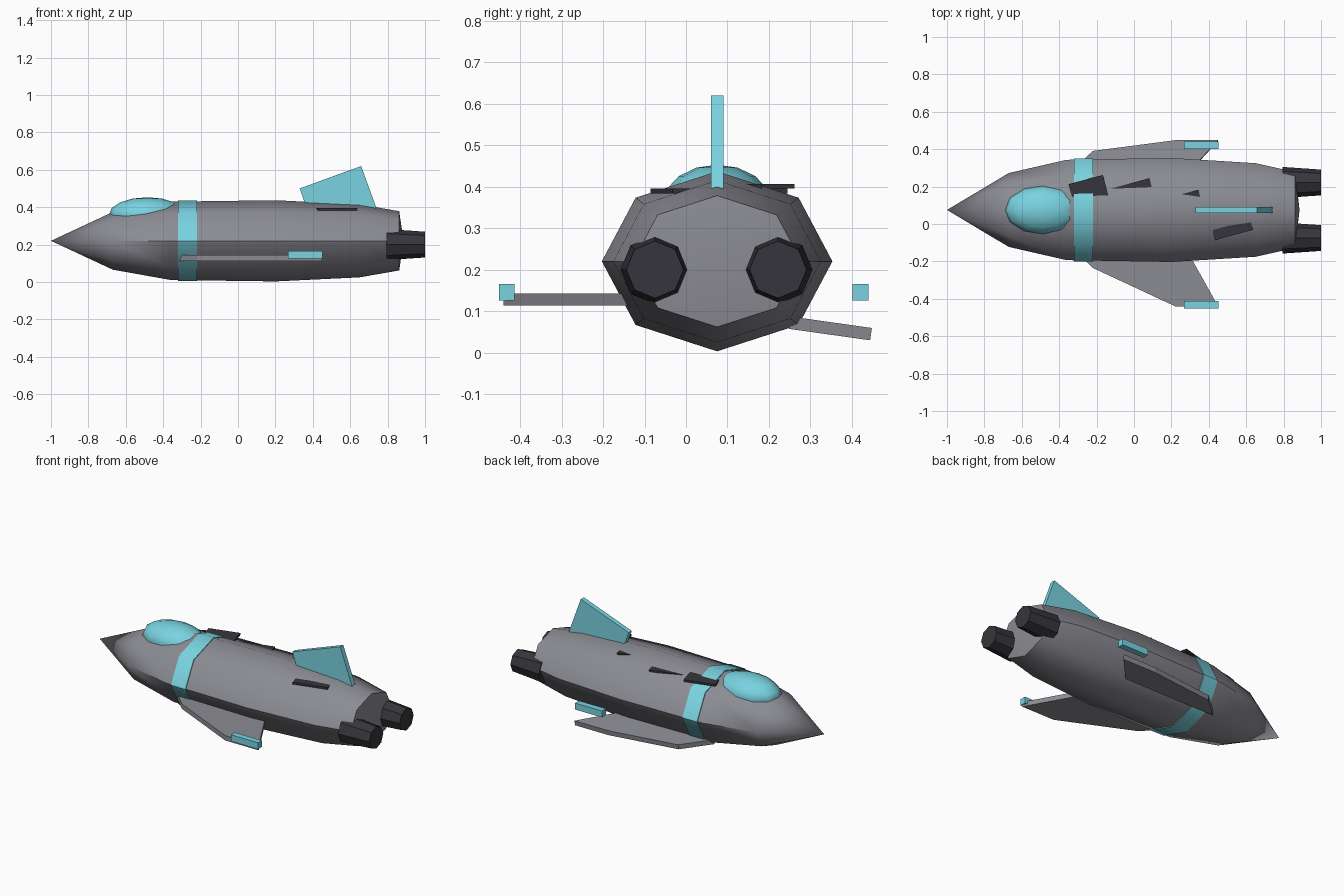
import bpy, bmesh, math
from mathutils import Matrix, Vector

cube = bpy.data.objects.get("Cube")
if cube:
    bpy.data.objects.remove(cube, do_unlink=True)

AXIS_Y, AXIS_Z = 0.075, 0.22      # fuselage centre line
RY, RZ = 0.278, 0.217             # fuselage half width and half height


def material(name, rgb):
    m = bpy.data.materials.new(name)
    m.use_nodes = True
    m.diffuse_color = (*rgb, 1)
    m.node_tree.nodes["Principled BSDF"].inputs["Base Color"].default_value = (*rgb, 1)
    return m


GREY = material("hull_grey", (0.26, 0.26, 0.295))
CYAN = material("trim_cyan", (0.19, 0.65, 0.75))
DARK = material("engine_dark", (0.036, 0.036, 0.045))


def finish(name, bm, mat, smooth=None):
    bmesh.ops.recalc_face_normals(bm, faces=bm.faces)
    mesh = bpy.data.meshes.new(name)
    bm.to_mesh(mesh)
    bm.free()
    mesh.materials.append(mat)
    ob = bpy.data.objects.new(name, mesh)
    bpy.context.collection.objects.link(ob)
    if smooth:
        bpy.ops.object.select_all(action='DESELECT')
        ob.select_set(True)
        bpy.context.view_layer.objects.active = ob
        bpy.ops.object.shade_smooth_by_angle(angle=math.radians(smooth))
    return ob


def loft(name, stations, mat, y, z, ry, rz, smooth=None):
    """Octagonal rings along x; each station is (x, scale), scale 0 makes a point."""
    bm = bmesh.new()
    rings = []
    for x, s in stations:
        angles = [k * math.pi / 4 for k in range(8)] if s else [0]
        rings.append([bm.verts.new((x, y + ry * s * math.cos(a), z + rz * s * math.sin(a)))
                      for a in angles])
    for a, b in zip(rings, rings[1:]):
        for k in range(8):
            j = (k + 1) % 8
            if len(a) == 1:
                bm.faces.new((a[0], b[j], b[k]))
            elif len(b) == 1:
                bm.faces.new((a[k], a[j], b[0]))
            else:
                bm.faces.new((a[k], a[j], b[j], b[k]))
    for end in (rings[0], rings[-1]):
        if len(end) > 1:
            bm.faces.new(end)
    return finish(name, bm, mat, smooth)


def plate(name, outline, z, thick, mat, tilt=0, pivot_y=0):
    """Flat outline in x, y, extruded up; tilt lowers the +y side."""
    bm = bmesh.new()
    face = bm.faces.new([bm.verts.new((x, y, z - thick / 2)) for x, y in outline])
    ext = bmesh.ops.extrude_face_region(bm, geom=[face])["geom"]
    bmesh.ops.translate(bm, vec=(0, 0, thick),
                        verts=[v for v in ext if isinstance(v, bmesh.types.BMVert)])
    bmesh.ops.rotate(bm, cent=(0, pivot_y, z), verts=bm.verts,
                     matrix=Matrix.Rotation(math.radians(tilt), 3, 'X'))
    return finish(name, bm, mat)


def box(name, centre, size, mat, axis='Z', angle=0):
    bm = bmesh.new()
    bmesh.ops.create_cube(bm, size=1)
    bmesh.ops.scale(bm, vec=size, verts=bm.verts)
    turn = Matrix.Rotation(math.radians(angle), 4, axis)
    bmesh.ops.transform(bm, matrix=Matrix.Translation(Vector(centre)) @ turn, verts=bm.verts)
    return finish(name, bm, mat)


# Fuselage and painted band
loft("fuselage", [(-1, 0), (-0.67, 0.71), (-0.36, 0.965), (0.2, 1), (0.65, 0.9),
                  (0.862, 0.73), (0.885, 0)], GREY, AXIS_Y, AXIS_Z, RY, RZ, 50)
loft("hull_band", [(-0.32, 0.99), (-0.22, 0.995)], CYAN, AXIS_Y, AXIS_Z, RY, RZ, 50)

# Canopy
bm = bmesh.new()
bmesh.ops.create_uvsphere(bm, u_segments=12, v_segments=8, radius=1)
bmesh.ops.scale(bm, vec=(0.205, 0.13, 0.093), verts=bm.verts)
bmesh.ops.translate(bm, vec=(-0.485, AXIS_Y, 0.36), verts=bm.verts)
finish("canopy", bm, CYAN, 60)

# Engines
for side, y in (("right", -0.075), ("left", 0.222)):
    loft(side + "_engine", [(0.795, 1), (1, 0.83)], DARK, y, 0.2, 0.083, 0.083, 30)

# Wings: the near one level, the far one drooping
plate("near_wing", [(-0.36, -0.1), (-0.22, -0.235), (0.22, -0.44), (0.45, -0.44), (0.26, -0.1)],
      0.128, 0.03, GREY)
plate("far_wing", [(-0.37, 0.25), (-0.22, 0.39), (0.22, 0.448), (0.45, 0.448), (0.27, 0.25)],
      0.072, 0.03, GREY, -8, 0.25)

# Wingtip pods
for name, y in (("near", -0.432), ("far", 0.421)):
    box(name + "_wingtip_pod", (0.36, y, 0.145), (0.185, 0.038, 0.04), CYAN)

# Tail fin, a leaning slab sunk into the hull
box("tail_fin", (0.535, AXIS_Y, 0.447), (0.35, 0.03, 0.24), CYAN, 'Y', -20)

# Dark hull panels half sunk into the upper hull
panels = [(-0.24, 0.17, 0.401, 0.19, 0.14), (-0.01, 0.182, 0.39, 0.21, 0.073),
          (0.28, 0.13, 0.401, 0.15, 0.07), (0.528, -0.032, 0.389, 0.21, 0.055)]
for i, (x, y, z, length, width) in enumerate(panels):
    box(f"hull_panel_{i + 1}", (x, y, z), (length, width, 0.012), DARK, 'Z', 15)
